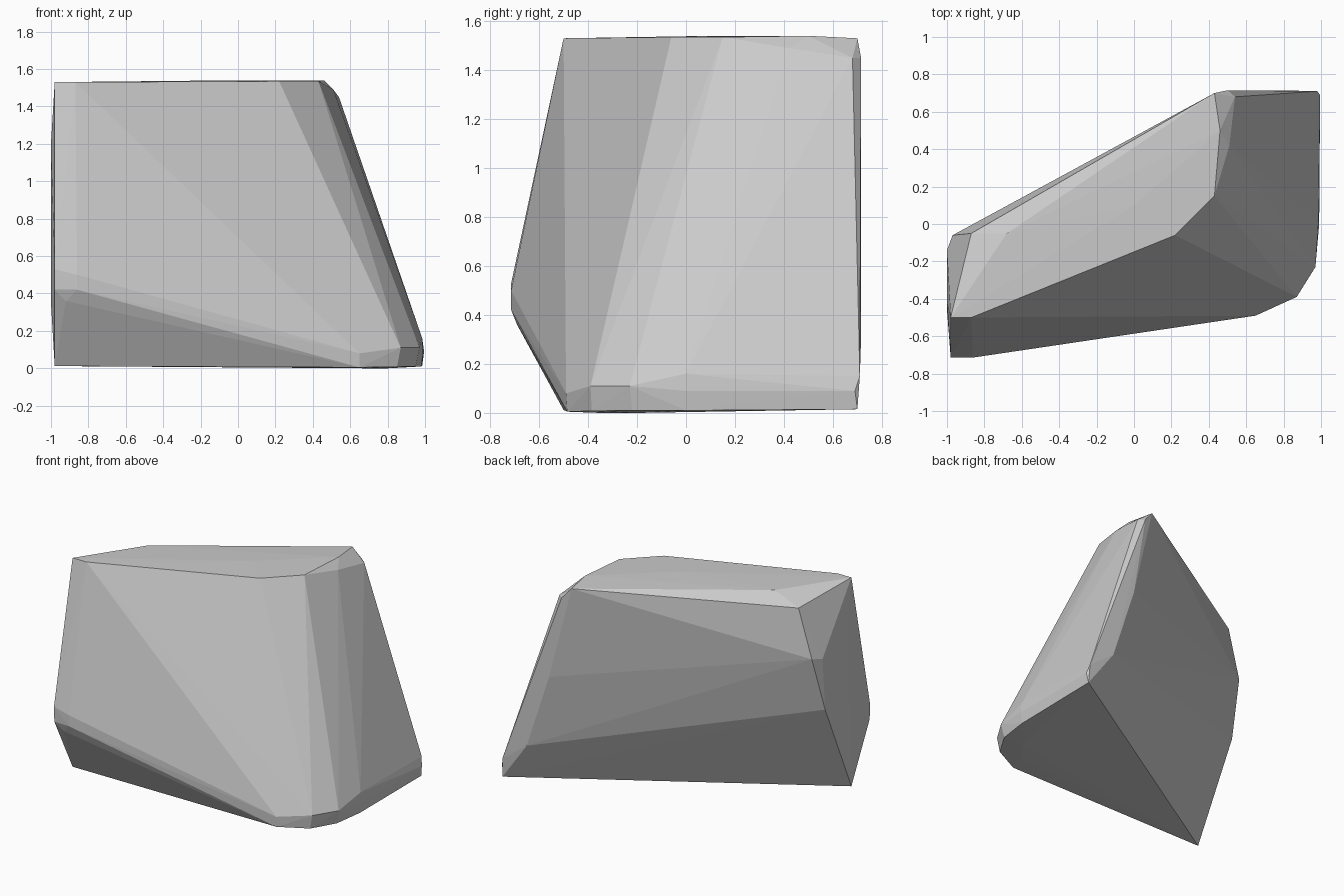
import bpy, bmesh

# Corner points of the boulder, grouped by region; the convex hull makes the facets
crown = [(-.98, -.50, 1.53), (-.87, -.50, 1.53), (.22, -.06, 1.535), (.43, .15, 1.535),
         (.46, .50, 1.54), (.43, .70, 1.53), (-.68, -.05, 1.53), (0, .10, 1.54)]
shoulder = [(.51, .42, 1.49), (.54, .68, 1.45), (.50, .715, 1.45), (-.87, -.05, 1.45)]
left_end = [(-.97, -.06, 1.10), (-1, -.14, 1.08), (-1, -.17, .70),
            (-1, -.42, 1.2), (-1, -.46, .35)]
front_ridge = [(-.98, -.71, .42), (-.98, -.714, .53), (-.86, -.714, .42),
               (-.86, -.714, .50), (-.92, -.69, .36)]
back_flat = [(.78, .715, .30), (.60, .715, .85), (.98, .71, .15)]
right_foot = [(.65, -.49, .08), (.87, -.39, .11), (.97, -.23, .11),
              (.985, 0, .16), (.99, 0, .09), (.995, .69, .09)]
base = [(-.98, -.50, .012), (.65, -.485, .005), (.85, -.385, .008), (.95, -.22, .01),
        (.98, 0, .01), (.985, .70, .015), (.70, -.35, 0), (.80, -.20, 0)]

bm = bmesh.new()
for p in crown + shoulder + left_end + front_ridge + back_flat + right_foot + base:
    bm.verts.new(p)
res = bmesh.ops.convex_hull(bm, input=bm.verts[:])
loose = [v for v in bm.verts if not v.link_faces]
bmesh.ops.delete(bm, geom=loose, context='VERTS')
bmesh.ops.recalc_face_normals(bm, faces=bm.faces[:])

# Faceted rock, flat shaded
mesh = bpy.data.meshes.new("boulder")
bm.to_mesh(mesh)
bm.free()
boulder = bpy.data.objects.new("boulder", mesh)
bpy.context.collection.objects.link(boulder)
